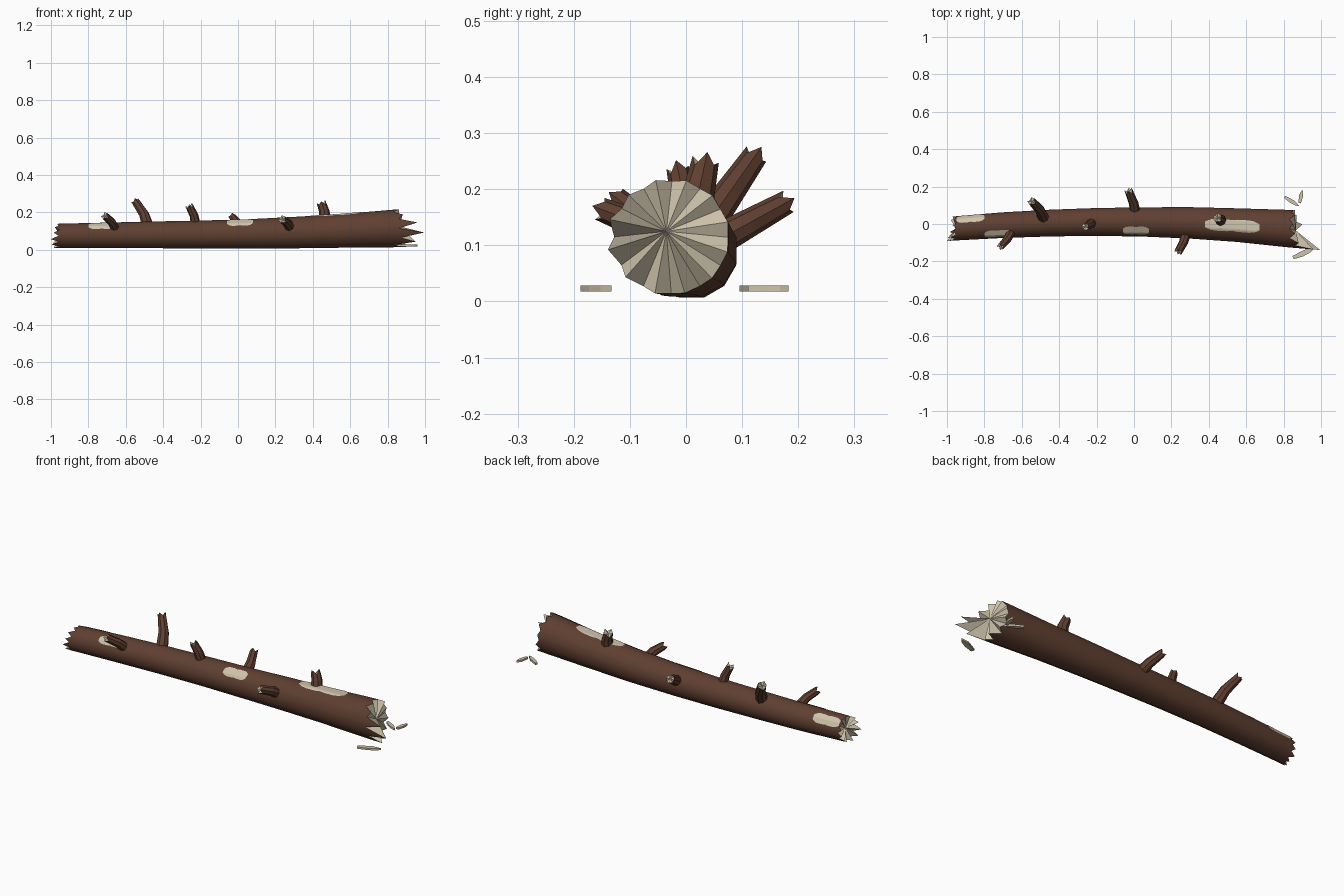
import bpy, bmesh, math
from mathutils import Vector

if "Cube" in bpy.data.objects:
    bpy.data.objects.remove(bpy.data.objects["Cube"])

def material(name, rgb):
    m = bpy.data.materials.new(name)
    m.diffuse_color = (*rgb, 1)
    m.use_nodes = True
    m.node_tree.nodes["Principled BSDF"].inputs["Base Color"].default_value = m.diffuse_color
    return m

BARK = material("dark bark", (0.115, 0.05, 0.03))
PALE = material("pale bare wood", (0.62, 0.55, 0.41))

def finish(name, bm, mats, smooth=None):
    bmesh.ops.recalc_face_normals(bm, faces=bm.faces)
    me = bpy.data.meshes.new(name)
    bm.to_mesh(me)
    bm.free()
    for m in mats:
        me.materials.append(m)
    ob = bpy.data.objects.new(name, me)
    bpy.context.collection.objects.link(ob)
    if smooth:
        bpy.context.view_layer.objects.active = ob
        ob.select_set(True)
        bpy.ops.object.shade_smooth_by_angle(angle=math.radians(smooth))
        ob.select_set(False)
    return ob

# Trunk spine: x, centre y, centre z, radius
SPINE = [(-1.0, -0.027, 0.074, 0.066), (-0.95, -0.023, 0.075, 0.067),
         (-0.7, -0.006, 0.077, 0.071), (-0.45, 0.005, 0.080, 0.074),
         (-0.2, 0.011, 0.082, 0.077), (0.05, 0.011, 0.085, 0.081),
         (0.3, 0.006, 0.092, 0.087), (0.55, -0.006, 0.101, 0.093),
         (0.83, -0.025, 0.114, 0.104), (1.0, -0.036, 0.120, 0.107)]

def trunk_point(x, deg, lift=0.0):
    """Point on the trunk surface; 0 deg is +y, 90 deg is up."""
    for a, b in zip(SPINE, SPINE[1:]):
        if x <= b[0] or b is SPINE[-1]:
            t = (x - a[0]) / (b[0] - a[0])
            y, z, r = (a[i] + (b[i] - a[i]) * t for i in (1, 2, 3))
            break
    off = (deg % 30) - 15            # twelve-sided cross-section
    c = 15 - abs(off)
    r = r * math.cos(math.radians(15)) / math.cos(math.radians(c)) + lift
    a = math.radians(deg)
    return Vector((x, y + r * math.cos(a), z + r * math.sin(a)))

# Broken-end reach: 24 values round the ring, tips alternate with valleys
RIGHT = [.84, .85, .84, .86, .83, .85, .83, .86, .83, .88, .86, .96,
         .86, .995, .87, .95, .84, .88, .85, .90, .84, .87, .84, .86]
LEFT = [.95, .97, .95, .965, .95, .96, .955, .965, .95, .98, .955, .985,
        .96, 1.0, .96, .995, .955, .985, .95, .97, .95, .98, .95, .97]

def trunk():
    bm = bmesh.new()
    xs = [s[0] for s in SPINE[2:-2]]
    rings = [[bm.verts.new(trunk_point(-LEFT[i], 15 * (i))) for i in range(24)]]
    for x in [-0.93] + xs + [0.80]:
        rings.append([bm.verts.new(trunk_point(x, 15 * i)) for i in range(24)])
    rings.append([bm.verts.new(trunk_point(RIGHT[i], 15 * i)) for i in range(24)])
    for a, b in zip(rings, rings[1:]):
        for i in range(24):
            j = (i + 1) % 24
            bm.faces.new((a[i], a[j], b[j], b[i]))
    # splintered wood fans
    for ring, c in ((rings[0], (-0.95, -0.025, 0.076)), (rings[-1], (0.865, -0.035, 0.125))):
        v = bm.verts.new(c)
        for i in range(24):
            bm.faces.new((ring[i], ring[(i + 1) % 24], v)).material_index = 1
    finish("trunk", bm, [BARK, PALE], 32)

trunk()

# Peeled patches: thin shells following the trunk
def patch(name, x0, x1, d0, d1):
    bm = bmesh.new()
    nx, nd, grid = 10, 8, []
    for i in range(nx + 1):
        x = x0 + (x1 - x0) * i / nx
        trim = {0: 0.25, nx: 0.25}.get(i, 0.06 if i % 4 == 1 else 0)
        lo, hi = d0 + (d1 - d0) * trim, d1 - (d1 - d0) * trim
        grid.append([bm.verts.new(trunk_point(x, lo + (hi - lo) * k / nd, 0.002))
                     for k in range(nd + 1)])
    for a, b in zip(grid, grid[1:]):
        for k in range(nd):
            f = bm.faces.new((a[k], b[k], b[k + 1], a[k + 1]))
            f.normal_update()
    ob = finish(name, bm, [PALE])
    me = ob.data
    mid = me.polygons[len(me.polygons) // 2]
    if mid.normal.z < 0:
        me.flip_normals()

patch("peeled_patch_back", -0.95, -0.80, 20, 66)
patch("peeled_patch_front", -0.80, -0.66, 111, 150)
patch("peeled_patch_middle", -0.06, 0.08, 108, 146)
patch("peeled_patch_top", 0.38, 0.67, 72, 113)

# Broken branch stubs: bent eight-sided tubes with jagged pale tips
def branch(name, base, tip, r0, r1, bend):
    base, tip = Vector(base), Vector(tip)
    axis = tip - base
    mid = base.lerp(tip, 0.5) + Vector(bend)
    bm = bmesh.new()
    rings = []
    for p, d, r in ((base, mid - base, r0), (mid, axis, (r0 + r1) / 2), (tip, tip - mid, r1)):
        d = d.normalized()
        u = d.cross(Vector((1, 0, 0))).normalized()
        w = d.cross(u)
        ring = []
        for i in range(8):
            a = math.tau * i / 8
            q = p + (u * math.cos(a) + w * math.sin(a)) * r
            if p is tip:
                q += d * r1 * (0.0, -0.7, 0.2, -0.5, 0.1, -0.8, 0.3, -0.5)[i]
            ring.append(bm.verts.new(q))
        rings.append(ring)
    for a, b in zip(rings, rings[1:]):
        for i in range(8):
            j = (i + 1) % 8
            bm.faces.new((a[i], a[j], b[j], b[i]))
    c = bm.verts.new(tip - axis.normalized() * r1 * 0.6)
    for i in range(8):
        bm.faces.new((rings[-1][i], rings[-1][(i + 1) % 8], c)).material_index = 1
    bm.faces.new(rings[0])
    finish(name, bm, [BARK, PALE])

branch("branch_1", (-0.65, -0.03, 0.10), (-0.715, -0.125, 0.185), .026, .020, (.008, 0, .005))
branch("branch_2", (-0.48, 0.025, 0.12), (-0.55, 0.125, 0.262), .032, .022, (.012, 0, 0))
branch("branch_3", (-0.225, 0.007, 0.13), (-0.262, -0.015, 0.238), .027, .020, (.008, 0, 0))
branch("branch_4", (0.01, 0.04, 0.10), (-0.03, 0.182, 0.178), .030, .021, (.008, 0, 0))
branch("branch_5", (0.28, -0.04, 0.11), (0.235, -0.153, 0.165), .028, .021, (.008, 0, .005))
branch("branch_6", (0.465, 0.015, 0.16), (0.445, 0.035, 0.252), .032, .024, (.006, 0, 0))

# Loose splinters lying beside the broken end
def splinter(name, a, b, width):
    a, b = Vector((*a, 0.018)), Vector((*b, 0.018))
    d = b - a
    n = Vector((-d.y, d.x, 0)).normalized() * width / 2
    outline = [a + n * .6, a - n * .6, a + d * .45 - n, a + d * .8 - n * .7, b, a + d * .6 + n]
    bm = bmesh.new()
    f = bm.faces.new([bm.verts.new(p) for p in outline])
    ext = bmesh.ops.extrude_face_region(bm, geom=[f])
    bmesh.ops.translate(bm, vec=(0, 0, 0.01),
                        verts=[v for v in ext["geom"] if isinstance(v, bmesh.types.BMVert)])
    finish(name, bm, [PALE])

splinter("splinter_front", (0.85, -0.18), (0.96, -0.133), 0.03)
splinter("splinter_back", (0.805, 0.145), (0.885, 0.095), 0.022)
splinter("splinter_far", (0.885, 0.112), (0.90, 0.183), 0.022)
